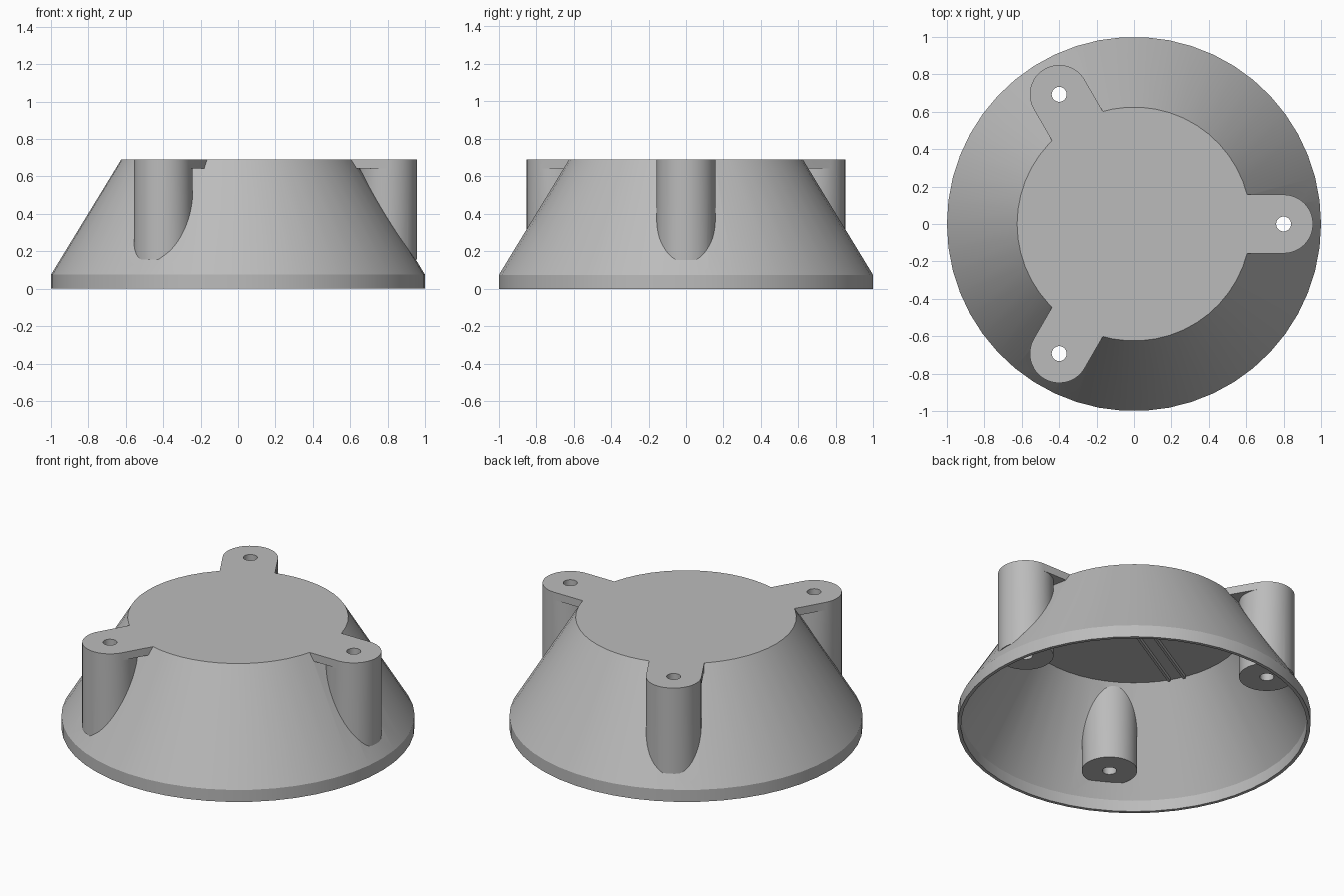
import bpy, bmesh, math
from mathutils import Matrix

cube = bpy.data.objects.get("Cube")
if cube:
    bpy.data.objects.remove(cube, do_unlink=True)

TOP, CEILING, POST_BASE = 0.69, 0.64, 0.155
POST_R, POST_DIST, HOLE_R = 0.157, 0.8, 0.04

grey = bpy.data.materials.new("plain grey")
grey.use_nodes = True
colour = (0.5, 0.5, 0.5, 1)
grey.diffuse_color = colour
grey.node_tree.nodes["Principled BSDF"].inputs["Base Color"].default_value = colour


def make_object(name, bm):
    bmesh.ops.recalc_face_normals(bm, faces=bm.faces)
    mesh = bpy.data.meshes.new(name)
    bm.to_mesh(mesh)
    bm.free()
    mesh.materials.append(grey)
    obj = bpy.data.objects.new(name, mesh)
    bpy.context.collection.objects.link(obj)
    return obj


def revolve(name, profile, steps):
    bm = bmesh.new()
    verts = [bm.verts.new((r, 0, z)) for r, z in profile]
    edges = [bm.edges.new(pair) for pair in zip(verts, verts[1:])]
    bmesh.ops.spin(bm, geom=verts + edges, cent=(0, 0, 0), axis=(0, 0, 1),
                   angle=math.tau, steps=steps, use_merge=False)
    bmesh.ops.remove_doubles(bm, verts=bm.verts, dist=1e-5)
    return make_object(name, bm)


def cylinder(name, radius, low, high, turn, sides):
    bm = bmesh.new()
    place = Matrix.Rotation(turn, 4, 'Z') @ Matrix.Translation((POST_DIST, 0, (low + high) / 2))
    bmesh.ops.create_cone(bm, cap_ends=True, segments=sides, radius1=radius,
                          radius2=radius, depth=high - low, matrix=place)
    return make_object(name, bm)


def box(name, size, centre, turn):
    bm = bmesh.new()
    place = (Matrix.Rotation(turn, 4, 'Z') @ Matrix.Translation(centre)
             @ Matrix.Diagonal((*size, 1)))
    bmesh.ops.create_cube(bm, size=1, matrix=place)
    return make_object(name, bm)


def combine(target, tool, operation):
    mod = target.modifiers.new(tool.name, 'BOOLEAN')
    mod.operation, mod.solver, mod.object = operation, 'EXACT', tool
    bpy.context.view_layer.objects.active = target
    bpy.ops.object.modifier_apply(modifier=mod.name)
    bpy.data.objects.remove(tool, do_unlink=True)


# Hollow conical housing with a closed top and a short upright rim
housing = revolve("housing", [(0, TOP), (0.625, TOP), (1, 0.075), (1, 0),
                              (0.98, 0), (0.98, 0.07), (0.632, CEILING), (0, CEILING)], 50)

# Three screw posts, each with a flat web joining it to the top
turns = [math.tau * i / 3 for i in range(3)]
for turn in turns:
    combine(housing, cylinder("post", POST_R, POST_BASE, TOP, turn, 48), 'UNION')
    web_low = CEILING + 0.002
    web = box("web", (0.2, 2 * POST_R, TOP - web_low), (0.7, 0, (TOP + web_low) / 2), turn)
    combine(housing, web, 'UNION')

# Screw holes right through the posts
for turn in turns:
    combine(housing, cylinder("hole", HOLE_R, -0.1, 1, turn, 24), 'DIFFERENCE')

# Two slim ribs under the top
ribs = [box("rib", (1.22, 0.015, 0.025), (0, offset, CEILING - 0.01), math.radians(30))
        for offset in (-0.01, 0.08)]

bpy.ops.object.select_all(action='DESELECT')
housing.select_set(True)
bpy.context.view_layer.objects.active = housing
bpy.ops.object.shade_smooth_by_angle(angle=math.radians(30))
